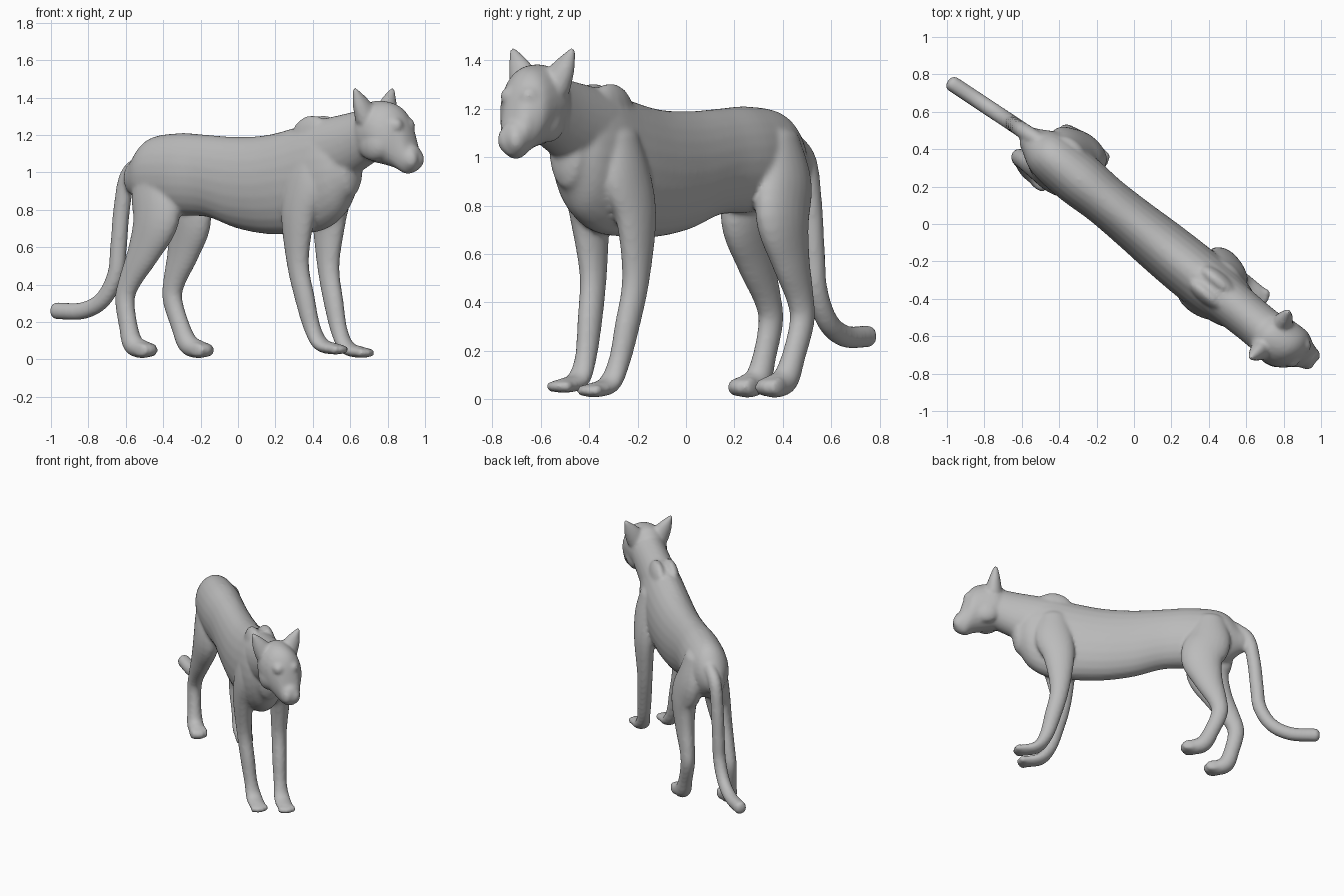
import bpy, bmesh, math
from mathutils import Vector, Matrix

cube = bpy.data.objects.get("Cube")
if cube:
    bpy.data.objects.remove(cube, do_unlink=True)

# The animal walks diagonally along FORWARD; LEFT is its own left side
HEADING = Matrix.Rotation(math.radians(-39.2), 4, 'Z')
FORWARD = HEADING @ Vector((1, 0, 0))
LEFT = HEADING @ Vector((0, 1, 0))
SIDES = 24
STEPS = 5
bm = bmesh.new()


def place(along, aside, height):
    """Point in the walking frame; the muzzle turns slightly to the left."""
    turn = max(0, along - 1) / 5
    return FORWARD * along + LEFT * (aside + turn) + Vector((0, 0, height))


def spline(before, start, end, after, t):
    """Smooth blend from start to end through their neighbours."""
    leave = (end - before) / 2
    arrive = (after - start) / 2
    bend = 3 * (end - start) - 2 * leave - arrive
    twist = 2 * (start - end) + leave + arrive
    return start + t * (leave + t * (bend + t * twist))


def tube(stations, upright=False):
    """Closed loft through stations of (centre, half width, half depth)."""
    knots = [Vector((*centre, width, depth)) for centre, width, depth in stations]
    knots = [2 * knots[0] - knots[1], *knots, 2 * knots[-1] - knots[-2]]
    rows = []
    for group in zip(knots, knots[1:], knots[2:], knots[3:]):
        rows += [spline(*group, step / STEPS) for step in range(STEPS)]
    rows.append(knots[-2])
    centres = [Vector(row[:3]) for row in rows]
    last = len(rows) - 1
    sections = []
    for i, row in enumerate(rows):
        way = FORWARD
        if not upright:
            way = (centres[min(i + 1, last)] - centres[max(i - 1, 0)]).normalized()
        sections.append((centres[i], way, row[3], row[4]))

    # Rounded ends
    def cap(section, sign):
        centre, way, width, depth = section
        reach = sign * min(width, depth) * 0.6
        return [(centre + way * reach * math.sin(a), way,
                 width * math.cos(a), depth * math.cos(a))
                for a in map(math.radians, (30, 55, 75))]

    sections = cap(sections[0], -1)[::-1] + sections + cap(sections[-1], 1)
    rings = []
    for centre, way, width, depth in sections:
        side = (LEFT - way * LEFT.dot(way)).normalized()
        up = way.cross(side)
        ring = []
        for j in range(SIDES):
            angle = math.tau * j / SIDES
            point = (centre + side * math.cos(angle) * width
                     + up * math.sin(angle) * depth)
            point.z = max(point.z, 0)
            ring.append(bm.verts.new(point))
        rings.append(ring)
    for near, far in zip(rings, rings[1:]):
        for j in range(SIDES):
            bm.faces.new((near[j - 1], near[j], far[j], far[j - 1]))
    bm.faces.new(rings[0][::-1])
    bm.faces.new(rings[-1])


def trunk(profile):
    """Loft on the centre line from (along, top, bottom, half width)."""
    tube([(place(along, 0, (top + bottom) / 2), width, (top - bottom) / 2)
          for along, top, bottom, width in profile], upright=True)


def lump(centre, length, width, height):
    """Ellipsoid lined up with the walking direction."""
    shape = HEADING @ Matrix.Diagonal((length, width, height, 1))
    bmesh.ops.create_uvsphere(bm, u_segments=16, v_segments=10, radius=1,
                              matrix=Matrix.Translation(centre) @ shape)


def leg(profile, foot, hip, stride=0, lift=0):
    """Leg from (along, height, half depth), leaning from foot to hip."""
    stations = []
    for along, height, depth in profile:
        swing = stride * (1 - height)
        tuck = 1 - max(0, height - 0.7) * 1.2
        aside = (foot + (hip - foot) * height) * tuck
        width = 0.055 if height < 0.1 else 0.027 + depth * 0.37
        stations.append((place(along + swing, aside, height + lift), width, depth))
    tube(stations)
    # Toes
    tip, width, depth = stations[-1]
    size = depth * 0.85
    for k in (-1.5, -0.5, 0.5, 1.5):
        ahead = FORWARD * (0.025 - abs(k) / 80)
        lump(tip + ahead + LEFT * k * width / 2, size * 1.3, width / 3, size)


# Torso
trunk([(-.72, 1.06, .88, .07), (-.6, 1.18, .8, .13), (-.4, 1.21, .77, .145),
       (-.2, 1.2, .76, .135), (0, 1.19, .7, .14), (.2, 1.2, .67, .15),
       (.4, 1.24, .67, .155), (.58, 1.29, .69, .15), (.7, 1.26, .76, .13),
       (.77, 1.18, .86, .09)])

# Neck
trunk([(.55, 1.28, .9, .13), (.78, 1.32, .98, .12), (.92, 1.35, 1.05, .12)])

# Head and muzzle
trunk([(.87, 1.34, 1.1, .1), (.93, 1.38, 1.06, .13), (1.02, 1.38, 1.04, .135),
       (1.09, 1.35, 1.02, .12), (1.14, 1.28, .99, .085), (1.18, 1.15, 1, .065)])

for side in (1, -1):
    # Brow, lip, cheek and shoulder blade
    lump(place(1.1, side * .05, 1.25), .055, .045, .045)
    lump(place(1.18, side * .025, 1.07), .045, .04, .055)
    lump(place(1, side * .075, 1.15), .1, .06, .09)
    lump(place(.55, side * .045, 1.18), .14, .055, .125)
    # Ear
    root, tip = place(.95, side * .08, 1.3), place(.935, side * .16, 1.445)
    tube([(root, .07, .06), (root.lerp(tip, .5), .05, .04), (tip, .012, .015)])

# Front legs
front = [(.55, 1.08, .1), (.54, .92, .13), (.5, .75, .105), (.49, .5, .065),
         (.53, .3, .056), (.57, .15, .046), (.63, .06, .037), (.74, .035, .029)]
leg(front, foot=-.06, hip=-.13, lift=.018)
leg(front, foot=.12, hip=.17, stride=.03)

# Hind legs
hind = [(-.5, 1.08, .1), (-.52, .9, .15), (-.5, .75, .145), (-.57, .58, .1),
        (-.66, .42, .065), (-.69, .32, .056), (-.66, .18, .052),
        (-.62, .08, .056), (-.54, .05, .047)]
leg(hind, foot=-.13, hip=-.07)
leg(hind, foot=.15, hip=.15, stride=.17)

# Tail
curve = [(-.67, 1.06), (-.77, .98), (-.81, .8), (-.83, .6), (-.85, .45),
         (-.93, .32), (-1.06, .26), (-1.23, .26)]
tube([(place(along, (along + .9) / 10, height), .043, .046)
      for along, height in curve])

bmesh.ops.recalc_face_normals(bm, faces=bm.faces[:])
mesh = bpy.data.meshes.new("cat_body")
bm.to_mesh(mesh)
bm.free()
body = bpy.data.objects.new("cat_body", mesh)
bpy.context.collection.objects.link(body)

# Fuse the parts into one smooth skin
fuse = body.modifiers.new("fuse", 'REMESH')
fuse.mode = 'VOXEL'
fuse.voxel_size = 0.011
fuse.use_smooth_shade = True
soften = body.modifiers.new("soften", 'SMOOTH')
soften.factor = 0.5
soften.iterations = 8

# Colour
fur = bpy.data.materials.new("plain_grey")
fur.use_nodes = True
colour = (0.5, 0.5, 0.5, 1)
fur.diffuse_color = colour
shader = fur.node_tree.nodes["Principled BSDF"]
shader.inputs["Base Color"].default_value = colour
mesh.materials.append(fur)
